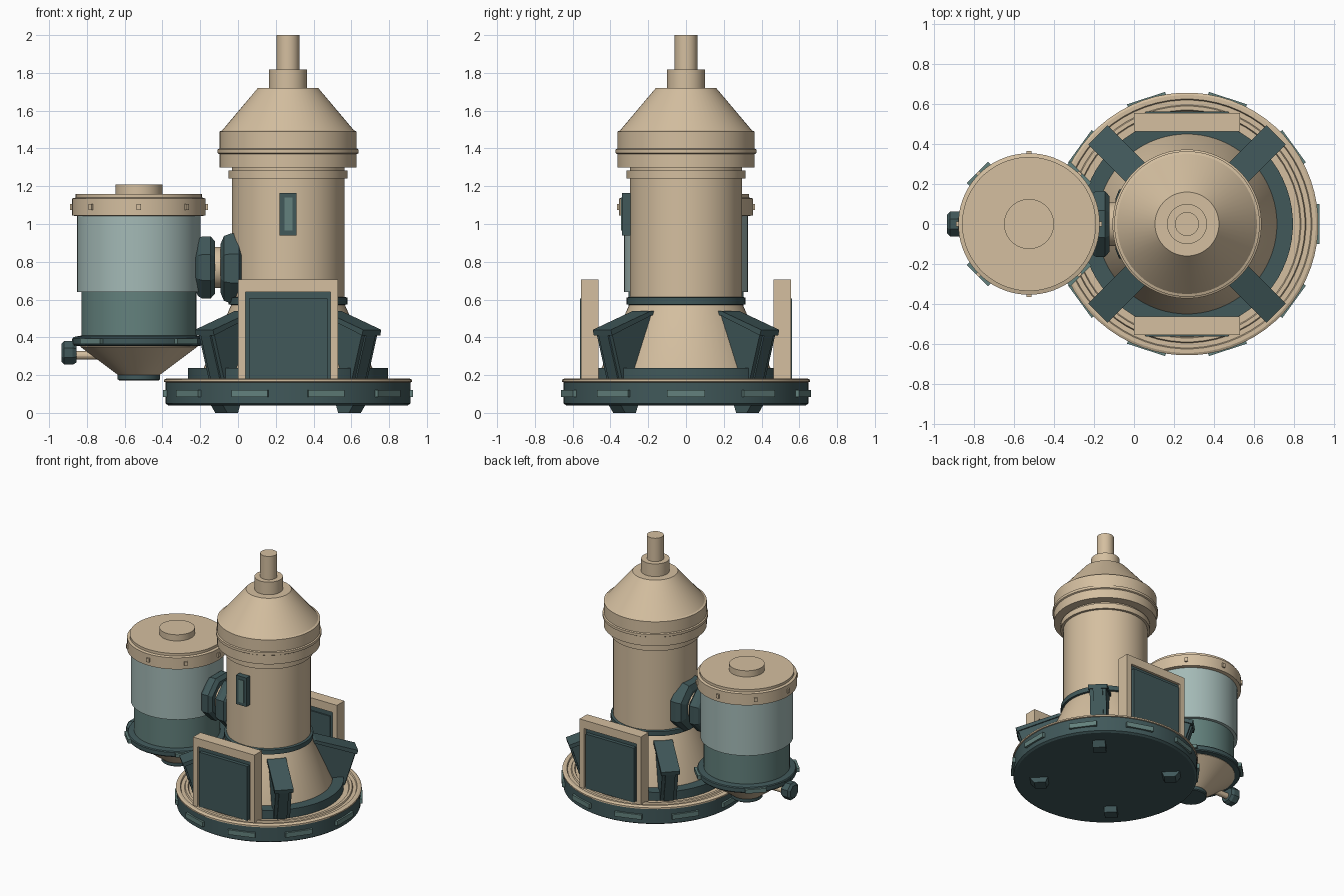
import bpy, bmesh, math
from mathutils import Matrix, Vector

if "Cube" in bpy.data.objects:
    bpy.data.objects.remove(bpy.data.objects["Cube"])


def material(name, rgb):
    m = bpy.data.materials.new(name)
    m.diffuse_color = (*rgb, 1)
    m.use_nodes = True
    m.node_tree.nodes["Principled BSDF"].inputs["Base Color"].default_value = m.diffuse_color
    return m


CREAM = material("warm cream", (0.66, 0.52, 0.35))
DARK = material("dark teal", (0.052, 0.098, 0.102))
MID = material("mid teal", (0.125, 0.22, 0.205))
LIGHT = material("pale teal", (0.37, 0.49, 0.47))

TX = 0.265    # tower axis
KX = -0.525   # tank axis


def finish(name, bm, mat, matrix=None):
    if matrix is not None:
        bm.transform(matrix)
    bmesh.ops.recalc_face_normals(bm, faces=bm.faces)
    me = bpy.data.meshes.new(name)
    bm.to_mesh(me)
    bm.free()
    me.materials.append(mat)
    ob = bpy.data.objects.new(name, me)
    bpy.context.collection.objects.link(ob)
    return ob


def smooth(ob):
    bpy.ops.object.select_all(action='DESELECT')
    ob.select_set(True)
    bpy.context.view_layer.objects.active = ob
    bpy.ops.object.shade_smooth_by_angle(angle=math.radians(25))


def lathe(name, profile, mat, matrix, segs=64, closed=False):
    """Turn an (r, z) profile about local z; closed makes a hollow ring."""
    bm = bmesh.new()
    rings = []
    for r, z in profile:
        rings.append([bm.verts.new((r * math.cos(a), r * math.sin(a), z))
                      for a in (2 * math.pi * (i + 0.5) / segs for i in range(segs))])
    pairs = list(zip(rings, rings[1:]))
    if closed:
        pairs.append((rings[-1], rings[0]))
    else:
        bm.faces.new(rings[0])
        bm.faces.new(rings[-1])
    for a, b in pairs:
        for i in range(segs):
            j = (i + 1) % segs
            bm.faces.new((a[i], a[j], b[j], b[i]))
    ob = finish(name, bm, mat, matrix)
    if segs > 16:
        smooth(ob)
    return ob


def box(name, x, y, z, mat, matrix=None):
    bm = bmesh.new()
    bmesh.ops.create_cube(bm, size=1)
    for v in bm.verts:
        v.co = Vector([lo + (c + 0.5) * (hi - lo) for c, (lo, hi) in zip(v.co, (x, y, z))])
    return finish(name, bm, mat, matrix)


def slab(name, outline, half, mat, matrix):
    """Extrude an (r, z) outline sideways by +-half."""
    bm = bmesh.new()
    a = [bm.verts.new((r, -half, z)) for r, z in outline]
    b = [bm.verts.new((r, half, z)) for r, z in outline]
    bm.faces.new(a)
    bm.faces.new(b)
    for i in range(len(a)):
        j = (i + 1) % len(a)
        bm.faces.new((a[i], a[j], b[j], b[i]))
    return finish(name, bm, mat, matrix)


def around(cx, degrees):
    return Matrix.Translation((cx, 0, 0)) @ Matrix.Rotation(math.radians(degrees), 4, 'Z')


TOWER, TANK = around(TX, 0), around(KX, 0)

# Round base with stepped deck
lathe("base_drum", [(0.635, 0.04), (0.65, 0.05), (0.65, 0.162)], DARK, TOWER)
lathe("base_deck", [(0.65, 0.162), (0.657, 0.165), (0.657, 0.176), (0.645, 0.182),
                    (0.625, 0.182), (0.62, 0.172), (0.595, 0.172), (0.59, 0.182),
                    (0.57, 0.182), (0.565, 0.172), (0.54, 0.172)], CREAM, TOWER)
lathe("deck_ring", [(0.45, 0.17), (0.53, 0.17), (0.53, 0.238), (0.45, 0.238)],
      DARK, TOWER, closed=True)
for i in range(10):
    box("rim_plate", (0.635, 0.662), (-0.1, 0.1), (0.085, 0.122), MID, around(TX, 36 * i))

# Tower body, collar, head and spire
lathe("tower_skirt", [(0.46, 0.17), (0.455, 0.22), (0.30, 0.575)], CREAM, TOWER)
lathe("tower_collar", [(0.295, 0.57), (0.315, 0.575), (0.315, 0.61), (0.295, 0.615)], DARK, TOWER)
lathe("tower_body", [(0.298, 0.61), (0.298, 1.24), (0.316, 1.24), (0.316, 1.282),
                     (0.298, 1.282), (0.298, 1.31)], CREAM, TOWER)
lathe("tower_head", [(0.298, 1.30), (0.364, 1.30), (0.364, 1.37), (0.373, 1.375),
                     (0.373, 1.395), (0.364, 1.40), (0.364, 1.49), (0.35, 1.495),
                     (0.16, 1.72), (0.10, 1.72), (0.10, 1.818), (0.06, 1.818),
                     (0.06, 2.0)], CREAM, TOWER)

# Control box on the tower front
box("control_box", (0.22, 0.31), (-0.34, -0.28), (0.94, 1.165), DARK)
box("control_strip", (0.245, 0.288), (-0.345, -0.338), (0.965, 1.14), MID)

# Diagonal braces and feet
LEG = [(0.27, 0.535), (0.33, 0.535), (0.615, 0.43), (0.535, 0.175), (0.45, 0.175)]
CAP = [(0.27, 0.54), (0.33, 0.54), (0.63, 0.44), (0.622, 0.41), (0.33, 0.515), (0.27, 0.515)]
SPINE = [(0.62, 0.41), (0.545, 0.175), (0.52, 0.175), (0.60, 0.41)]
FOOT = [(0.40, 0.05), (0.54, 0.05), (0.50, 0.0), (0.42, 0.0)]
for d in (45, 135, 225, 315):
    m = around(TX, d)
    slab("brace", LEG, 0.058, DARK, m)
    slab("brace_cap", CAP, 0.068, DARK, m)
    slab("brace_spine", SPINE, 0.035, DARK, m)
    slab("foot", FOOT, 0.045, DARK, m)

# Framed shield panels, front and back
for d in (0, 180):
    m = around(TX, d)
    for s in (-1, 1):
        box("panel_post", sorted((s * 0.225, s * 0.265)), (-0.555, -0.462), (0.17, 0.705), CREAM, m)
    box("panel_lintel", (-0.225, 0.225), (-0.555, -0.462), (0.64, 0.705), CREAM, m)
    box("panel_core", (-0.225, 0.225), (-0.535, -0.478), (0.17, 0.64), DARK, m)
    box("panel_door", (-0.208, 0.208), (-0.562, -0.53), (0.18, 0.605), DARK, m)
    box("panel_inner", (-0.2, 0.2), (-0.48, -0.468), (0.18, 0.6), DARK, m)

# Side tank
lathe("tank_funnel", [(0.11, 0.20), (0.31, 0.35), (0.31, 0.37)], CREAM, TANK)
lathe("tank_drain", [(0.105, 0.172), (0.112, 0.178), (0.112, 0.202)], DARK, TANK)
lathe("tank_ring", [(0.30, 0.352), (0.345, 0.358), (0.35, 0.365), (0.35, 0.395),
                    (0.345, 0.402), (0.30, 0.41)], DARK, TANK)
lathe("tank_lower", [(0.305, 0.39), (0.305, 0.645)], MID, TANK)
lathe("tank_upper", [(0.328, 0.64), (0.328, 1.05)], LIGHT, TANK)
lathe("tank_lid", [(0.328, 1.042), (0.354, 1.045), (0.354, 1.135), (0.335, 1.14),
                   (0.335, 1.16), (0.125, 1.16), (0.125, 1.208)], CREAM, TANK)
for i in range(4):
    box("ring_plate", (0.335, 0.366), (-0.075, 0.075), (0.365, 0.395), MID, around(KX, 45 + 90 * i))
for i in range(8):
    box("lid_stud", (0.345, 0.365), (-0.012, 0.012), (1.075, 1.105), CREAM, around(KX, 45 * i))


def along_x(z):
    return Matrix.Translation((0, 0, z)) @ Matrix.Rotation(math.radians(90), 4, 'Y')


# Coupling between tank and tower
lathe("coupling_pipe", [(0.11, -0.25), (0.11, 0.0)], CREAM, along_x(0.77), 32)
lathe("tank_flange", [(0.13, -0.23), (0.165, -0.21), (0.178, -0.19), (0.178, -0.145),
                      (0.15, -0.122)], DARK, along_x(0.77), 8)
lathe("tower_flange", [(0.14, -0.092), (0.185, -0.075), (0.20, -0.04), (0.20, 0.005),
                       (0.17, 0.025)], DARK, along_x(0.765), 8)

# Outlet valve on the tank's far side
lathe("outlet_pipe", [(0.022, -0.89), (0.022, -0.68)], CREAM, along_x(0.305), 16)
lathe("outlet_valve", [(0.05, -0.935), (0.068, -0.92), (0.068, -0.875), (0.055, -0.855)],
      DARK, along_x(0.318), 8)
box("valve_bracket", (-0.88, -0.82), (-0.03, 0.03), (0.355, 0.395), DARK)
